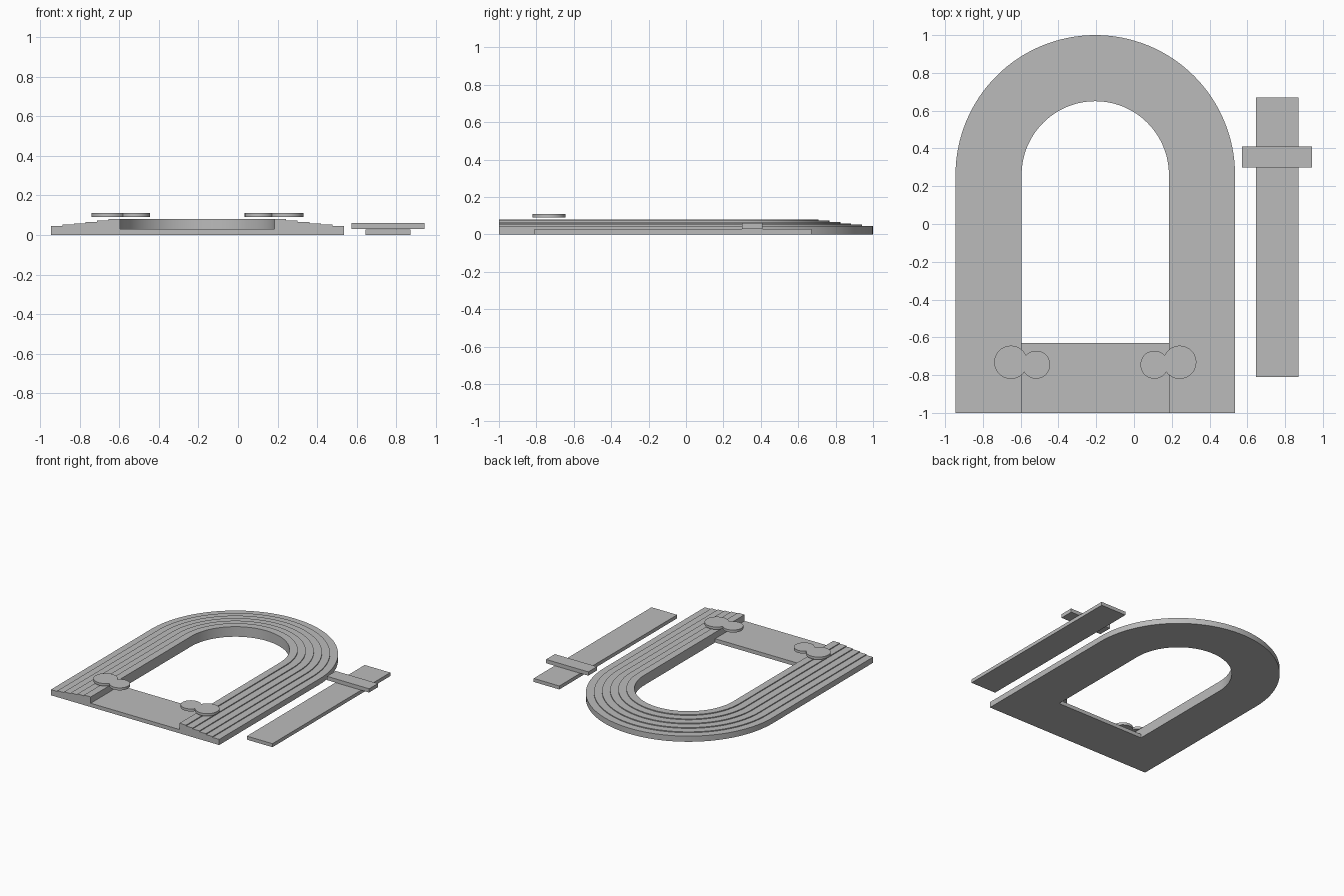
import bpy, bmesh
from math import pi, cos, sin, acos, atan2, hypot, radians

cube = bpy.data.objects.get("Cube")
if cube:
    bpy.data.objects.remove(cube)

grey = bpy.data.materials.new("plain grey")
grey.use_nodes = True
COLOUR = (0.5, 0.5, 0.5, 1)
grey.diffuse_color = COLOUR
grey.node_tree.nodes["Principled BSDF"].inputs["Base Color"].default_value = COLOUR

CX = -0.205                    # symmetry line of the arch
ARCH_Y = 0.26                  # centre height of the round end
R_IN, R_OUT = 0.39, 0.74
FRONT = -1.0


def finish(name, bm):
    bmesh.ops.recalc_face_normals(bm, faces=bm.faces)
    mesh = bpy.data.meshes.new(name)
    bm.to_mesh(mesh)
    bm.free()
    mesh.materials.append(grey)
    obj = bpy.data.objects.new(name, mesh)
    bpy.context.collection.objects.link(obj)
    bpy.ops.object.select_all(action='DESELECT')
    obj.select_set(True)
    bpy.context.view_layer.objects.active = obj
    bpy.ops.object.shade_smooth_by_angle(angle=radians(30))
    return obj


def slab(name, outline, z0, z1):
    """Extrude a flat outline from z0 to z1."""
    bm = bmesh.new()
    face = bm.faces.new([bm.verts.new((x, y, z0)) for x, y in outline])
    top = bmesh.ops.extrude_face_region(bm, geom=[face], use_keep_orig=True)["geom"]
    for v in top:
        if isinstance(v, bmesh.types.BMVert):
            v.co.z = z1
    return finish(name, bm)


def box(name, x0, x1, y0, y1, z0, z1):
    return slab(name, [(x0, y0), (x1, y0), (x1, y1), (x0, y1)], z0, z1)


# Stepped arch: a stair profile swept up one leg, around the top and down the other
STEPS = 6
width = (R_OUT - R_IN) / STEPS
profile = [(R_OUT, 0)]
for i in range(STEPS):
    z = 0.045 + 0.007 * i
    profile += [(R_OUT - width * i, z), (R_OUT - width * (i + 1), z)]
profile.append((R_IN, 0))

SEG = 64
path = [(0, FRONT)] + [(pi * i / SEG, ARCH_Y) for i in range(SEG + 1)] + [(pi, FRONT)]
bm = bmesh.new()
rings = [[bm.verts.new((CX + r * cos(a), y + r * sin(a), z)) for r, z in profile]
         for a, y in path]
n = len(profile)
for p, q in zip(rings, rings[1:]):
    for j in range(n):
        k = (j + 1) % n
        bm.faces.new((p[j], p[k], q[k], q[j]))
bm.faces.new(rings[0])
bm.faces.new(rings[-1])
finish("stepped_arch", bm)

# Low sill between the legs
box("sill", CX - R_IN, CX + R_IN, FRONT, -0.63, 0, 0.03)


# Clasps: outline of two overlapping discs
def clasp(name, side):
    x1, y1, r1 = CX + side * 0.447, -0.732, 0.088
    x2, y2, r2 = CX + side * 0.313, -0.745, 0.074
    d = hypot(x2 - x1, y2 - y1)
    phi = atan2(y2 - y1, x2 - x1)
    a1 = acos((d * d + r1 * r1 - r2 * r2) / (2 * d * r1))
    a2 = acos((d * d + r2 * r2 - r1 * r1) / (2 * d * r2))

    def arc(x, y, r, start, gap, steps=40):
        angles = [start + gap + (2 * pi - 2 * gap) * i / steps for i in range(steps + 1)]
        return [(x + r * cos(t), y + r * sin(t)) for t in angles]

    outline = arc(x1, y1, r1, phi, a1) + arc(x2, y2, r2, phi + pi, a2)[1:-1]
    slab(name, outline, 0.09, 0.11)


clasp("clasp_right", -1)
clasp("clasp_left", 1)

# Separate strap with its cross bar
box("strap", 0.645, 0.87, -0.81, 0.67, 0, 0.028)
box("cross_bar", 0.572, 0.943, 0.30, 0.41, 0.03, 0.06)
